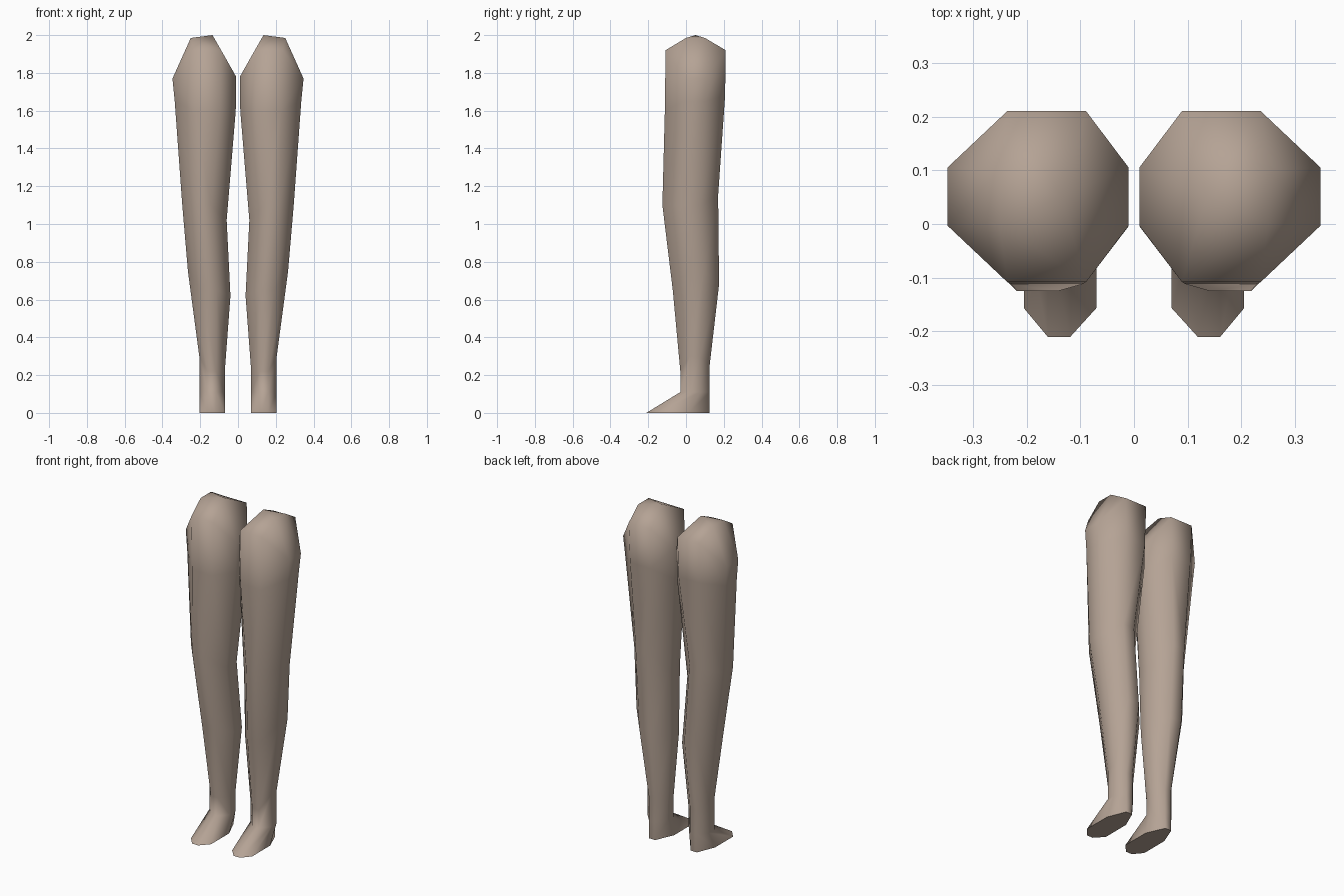
import bpy
import bmesh
from math import radians

cube = bpy.data.objects.get("Cube")
if cube:
    bpy.data.objects.remove(cube)

skin = bpy.data.materials.new("skin")
skin.use_nodes = True
colour = (0.46, 0.365, 0.30, 1)
skin.diffuse_color = colour
skin.node_tree.nodes["Principled BSDF"].inputs["Base Color"].default_value = colour

# Eight-sided sections, sole to hip:
# (x inner, outer), (y front, back), z at (inner, outer, front, back),
# start of the flat as a share of width, start of the side flat as a share of depth
SECTIONS = [
    ((0.07, 0.205), (-0.21, 0.125), (0, 0, 0, 0), 0.36, 0.16),
    ((0.07, 0.205), (-0.03, 0.125), (0.11, 0.11, 0.11, 0.11), 0.34, 0.33),
    ((0.07, 0.205), (-0.03, 0.125), (0.22, 0.3, 0.22, 0.25), 0.34, 0.33),
    ((0.04, 0.265), (-0.07, 0.175), (0.62, 0.75, 0.65, 0.68), 0.32, 0.33),
    ((0.06, 0.295), (-0.125, 0.17), (1.02, 1.1, 1.1, 1.15), 0.35, 0.33),
    ((0.012, 0.335), (-0.112, 0.207), (1.6, 1.65, 1.6, 1.68), 0.26, 0.33),
    ((0.01, 0.347), (-0.108, 0.21), (1.78, 1.77, 1.92, 1.92), 0.235, 0.33),
]


def section(bm, xs, ys, zs, flat, side):
    """Octagon running from front inner, round the outside, to inner front."""
    xi, xo = xs
    yf, yb = ys
    zi, zo, zf, zb = zs
    x1, x2 = xi + flat * (xo - xi), xi + 0.67 * (xo - xi)
    y1, y2 = yf + side * (yb - yf), yf + 0.67 * (yb - yf)
    points = [(x1, yf, zf), (x2, yf, zf), (xo, y1, zo), (xo, y2, zo),
              (x2, yb, zb), (x1, yb, zb), (xi, y2, zi), (xi, y1, zi)]
    return [bm.verts.new(p) for p in points]


def build_leg(name, side):
    bm = bmesh.new()
    rings = [section(bm, *s) for s in SECTIONS]

    # Sole and tube
    bm.faces.new(rings[0][::-1])
    for low, high in zip(rings, rings[1:]):
        for i in range(8):
            j = (i + 1) % 8
            bm.faces.new((low[i], low[j], high[j], high[i]))

    # Faceted hip cap: one inner peak and a short outer ridge
    r = rings[-1]
    peak, front, back = [bm.verts.new(p) for p in
                         ((0.135, 0.05, 2), (0.25, 0, 1.985), (0.25, 0.1, 1.985))]
    for face in ((r[1], r[2], front), (r[2], r[3], back, front), (r[3], r[4], back),
                 (r[4], r[5], peak, back), (r[5], r[6], peak), (r[6], r[7], peak),
                 (r[7], r[0], peak), (r[0], r[1], front, peak), (front, back, peak)):
        bm.faces.new(face)

    for v in bm.verts:
        v.co.x *= side
    bmesh.ops.recalc_face_normals(bm, faces=bm.faces)
    mesh = bpy.data.meshes.new(name)
    bm.to_mesh(mesh)
    bm.free()
    mesh.materials.append(skin)
    leg = bpy.data.objects.new(name, mesh)
    bpy.context.collection.objects.link(leg)
    bpy.ops.object.select_all(action="DESELECT")
    leg.select_set(True)
    bpy.context.view_layer.objects.active = leg
    bpy.ops.object.shade_smooth_by_angle(angle=radians(65))


build_leg("left_leg", 1)
build_leg("right_leg", -1)
